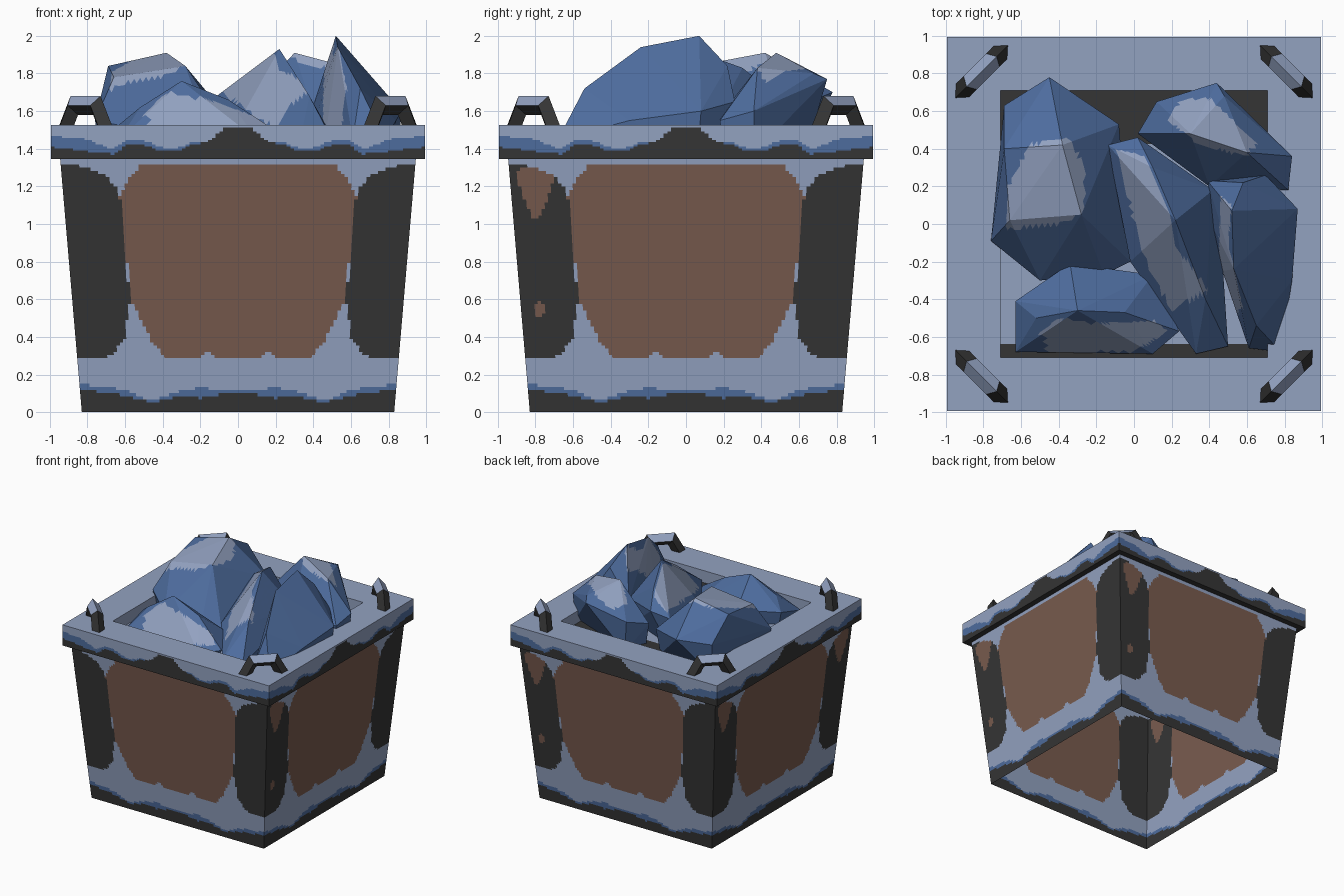
import bpy, bmesh, math
from mathutils import Vector, Matrix

if "Cube" in bpy.data.objects:
    bpy.data.objects.remove(bpy.data.objects["Cube"])


def material(name, rgb):
    m = bpy.data.materials.new(name)
    m.diffuse_color = (*rgb, 1)
    m.use_nodes = True
    m.node_tree.nodes["Principled BSDF"].inputs["Base Color"].default_value = m.diffuse_color
    return m


LIGHT, BLUE, DARK, BROWN = range(4)
MATS = [material("pale_blue", (.29, .36, .53)), material("ore_blue", (.075, .15, .34)),
        material("dark_iron", (.035, .035, .035)), material("rust_brown", (.19, .105, .077))]


def finish(name, bm, rule=None):
    if rule:
        for f in bm.faces:
            f.material_index = rule(f)
    me = bpy.data.meshes.new(name)
    bm.to_mesh(me)
    bm.free()
    for m in MATS:
        me.materials.append(m)
    ob = bpy.data.objects.new(name, me)
    bpy.context.collection.objects.link(ob)
    return ob


def lerp(x, table):
    """Piecewise-linear profile lookup."""
    if x <= table[0][0]:
        return table[0][1]
    for (a, va), (b, vb) in zip(table, table[1:]):
        if x <= b:
            return va + (vb - va) * (x - a) / (b - a)
    return table[-1][1]


def band(bm, half, z0, z1, cols, rows, rule):
    """Four gridded walls around the crate, coloured by rule(side, u, z)."""
    for side in range(4):
        rot = Matrix.Rotation(side * math.pi / 2, 3, 'Z')
        grid = []
        for j in range(rows + 1):
            z = z0 + (z1 - z0) * j / rows
            h = half(z)
            grid.append([bm.verts.new(rot @ Vector((h * (2 * i / cols - 1), -h, z)))
                         for i in range(cols + 1)])
        for j in range(rows):
            z = z0 + (z1 - z0) * (j + .5) / rows
            for i in range(cols):
                f = bm.faces.new((grid[j][i], grid[j][i + 1], grid[j + 1][i + 1], grid[j + 1][i]))
                f.material_index = rule(side, half(z) * (2 * (i + .5) / cols - 1), z)


# Painted outlines of the walls: half width by height, or height by distance from the middle
PANEL = [(.28, .37), (.36, .45), (.6, .57), (.9, .6), (1.15, .63), (1.21, .6), (1.31, .52)]
CORNER = [(.28, .74), (.31, .66), (.4, .6), (.6, .575), (1.1, .62), (1.15, .63), (1.21, .66),
          (1.27, .72), (1.31, .86)]
FOOT = [(0, .11), (.2, .075), (.3, .085), (.46, .05), (.6, .09), (.8, .115)]
FOOT_BLUE = [(0, .115), (.2, .13), (.3, .115), (.46, .06), (.6, .12), (.8, .145)]
SPOT = [(1.01, 0), (1.1, .05), (1.2, .085), (1.27, .1), (1.3, .06)]
SPOTS = {1: [-.8], 2: [-.8], 3: [-.8, .8]}


def wall_colour(side, u, z):
    a = abs(u)
    if z < lerp(a, FOOT):
        return DARK
    if z < lerp(a, FOOT_BLUE):
        return BLUE
    if z < .28 or z > 1.31:
        return LIGHT
    if a < lerp(z, PANEL):
        return LIGHT if z < .32 - abs(a - .16) * .6 else BROWN
    if a > lerp(z, CORNER):
        for c in SPOTS.get(side, []):
            if 1.01 < z < 1.3 and abs(u - c) < lerp(z, SPOT):
                return BROWN
        if side in (1, 2) and math.hypot(u + .78, (z - .54) * .7) < .03:
            return BROWN
        return DARK
    return LIGHT


# Tapered crate shell, open underneath
bm = bmesh.new()
band(bm, lambda z: .83 + .115 * z / 1.345, 0, 1.35, 96, 80, wall_colour)
bmesh.ops.remove_doubles(bm, verts=bm.verts, dist=1e-4)
finish("crate_walls", bm)

# Rim
RIM_DARK = [(.07, 1.515), (.15, 1.44), (.25, 1.42), (.3, 1.39), (.42, 1.39), (.5, 1.42),
            (.6, 1.42), (.65, 1.37), (.75, 1.38), (1, 1.41)]
RIM_BLUE = [(.15, 1.44), (.25, 1.44), (.3, 1.41), (.38, 1.4), (.5, 1.445), (.6, 1.44),
            (.67, 1.4), (.8, 1.45), (1, 1.47)]


def rim_colour(side, u, z):
    if z < lerp(abs(u), RIM_DARK):
        return DARK
    return BLUE if z < lerp(abs(u), RIM_BLUE) else LIGHT


bm = bmesh.new()
band(bm, lambda z: .995, 1.345, 1.525, 100, 16, rim_colour)


def ring(h0, z0, h1, z1, mat):
    """Four flat strips joining two squares."""
    lo, hi = ([bm.verts.new((sx * h, sy * h, z)) for sx, sy in ((-1, -1), (1, -1), (1, 1), (-1, 1))]
              for h, z in ((h0, z0), (h1, z1)))
    for i in range(4):
        k = (i + 1) % 4
        bm.faces.new((lo[i], lo[k], hi[k], hi[i])).material_index = mat


ring(.94, 1.345, .995, 1.345, DARK)
ring(.995, 1.525, .71, 1.525, LIGHT)
ring(.71, 1.525, .71, 1.42, LIGHT)
bmesh.ops.remove_doubles(bm, verts=bm.verts, dist=1e-4)
finish("rim", bm)

# Floor between the rocks
bm = bmesh.new()
bmesh.ops.create_grid(bm, x_segments=20, y_segments=20, size=.71)
bmesh.ops.translate(bm, verts=bm.verts, vec=(0, 0, 1.42))
finish("load_bed", bm, lambda f: DARK if not -.62 < f.calc_center_median().y < .46 else LIGHT)

# Corner handles: diamond-section arches set across each corner
PATH = [(-.155, 1.5), (-.085, 1.63), (.085, 1.63), (.155, 1.5)]
MITRE = [(-.045, .02), (-.028, .05), (.028, .05), (.045, .02)]
for k, place in enumerate(("front_left", "front_right", "back_right", "back_left")):
    bm = bmesh.new()
    rot = Matrix.Rotation(k * math.pi / 2, 3, 'Z')
    along, across = rot @ Vector((1, -1, 0)).normalized(), rot @ Vector((1, 1, 0)).normalized()
    centre = rot @ Vector((-.81, -.81, 0))
    rings = []
    for (t, z), (nt, nz) in zip(PATH, MITRE):
        p = centre + along * t + Vector((0, 0, z))
        n = along * nt + Vector((0, 0, nz))
        rings.append([bm.verts.new(p + d) for d in (n, across * .05, -n, across * -.05)])
    for a, b in zip(rings, rings[1:]):
        for i in range(4):
            bm.faces.new((a[i], a[(i + 1) % 4], b[(i + 1) % 4], b[i]))
    bmesh.ops.recalc_face_normals(bm, faces=bm.faces)
    finish("handle_" + place, bm, lambda f: LIGHT if f.normal.z > .3 and f.calc_center_median().z > 1.61 else DARK)


def inside(x, y, poly):
    hit = False
    for (ax, ay), (bx, by) in zip(poly, poly[1:] + poly[:1]):
        if (ay > y) != (by > y) and x < ax + (bx - ax) * (y - ay) / (by - ay):
            hit = not hit
    return hit


def rock(name, pts, patch):
    """Faceted hull with a pale patch on its upper faces."""
    bm = bmesh.new()
    mid = sum((Vector(p) for p in pts), Vector()) / len(pts)
    for x, y, z in pts:
        bm.verts.new((x, y, z))
        if z < 1.7:
            bm.verts.new((mid.x + (x - mid.x) * .92, mid.y + (y - mid.y) * .92, 1.38))
    res = bmesh.ops.convex_hull(bm, input=bm.verts)
    loose = [v for v in bm.verts if not v.link_faces]
    bmesh.ops.delete(bm, geom=loose, context='VERTS')
    bmesh.ops.recalc_face_normals(bm, faces=bm.faces)
    bmesh.ops.subdivide_edges(bm, edges=bm.edges[:], cuts=11, use_grid_fill=True)
    bm.normal_update()

    def rule(f):
        c = f.calc_center_median()
        return LIGHT if f.normal.z > .05 and inside(c.x, c.y, patch) else BLUE
    finish(name, bm, rule)


# Heaped rocks
rock("rock_back_left",
     [(-.45, .78, 1.7), (-.69, .63, 1.66), (-.76, -.09, 1.55), (-.5, -.3, 1.5), (-.16, -.27, 1.5),
      (-.02, -.2, 1.45), (-.08, .53, 1.6), (-.38, .42, 1.91), (-.69, .4, 1.84),
      (-.28, .05, 1.84), (-.66, .02, 1.78)],
     [(-.55, .42), (-.35, .46), (-.26, .3), (-.27, .05), (-.4, 0), (-.68, -.03), (-.67, .2)])
rock("rock_front_left",
     [(-.34, -.21, 1.55), (-.63, -.41, 1.53), (-.63, -.68, 1.45), (.1, -.69, 1.45), (.24, -.57, 1.47),
      (.1, -.27, 1.47), (-.3, -.46, 1.76), (-.52, -.5, 1.62), (-.05, -.47, 1.66)],
     [(-.5, -.58), (-.4, -.5), (-.2, -.53), (.1, -.51), (.18, -.57), (0, -.68), (-.45, -.68)])
rock("rock_middle",
     [(.02, .46, 1.7), (-.14, .42, 1.66), (-.02, -.2, 1.5), (.33, -.69, 1.45), (.5, -.65, 1.45),
      (.47, -.2, 1.52), (.42, .18, 1.6), (.22, .02, 1.93), (.1, .3, 1.83), (.38, -.4, 1.68)],
     [(-.1, .4), (.06, .36), (.2, .02), (.22, -.12), (.4, -.35), (.2, -.46), (.06, -.2), (-.02, .1)])
rock("rock_back_right",
     [(.44, .75, 1.77), (.12, .65, 1.65), (.02, .48, 1.6), (.4, .2, 1.6), (.82, .18, 1.55),
      (.84, .36, 1.6), (.3, .48, 1.91), (.6, .38, 1.83), (.48, .68, 1.8)],
     [(.25, .66), (.4, .67), (.65, .43), (.6, .36), (.35, .42), (.18, .55)])
rock("rock_front_right",
     [(.52, .07, 2.0), (.53, -.24, 1.94), (.65, -.54, 1.72), (.58, .22, 1.84), (.7, .26, 1.65),
      (.39, .23, 1.6), (.41, 0, 1.55), (.47, -.25, 1.5), (.61, -.66, 1.45), (.78, -.68, 1.45),
      (.84, -.3, 1.55), (.87, .08, 1.6)],
     [(.46, .15), (.52, .1), (.5, -.1), (.58, -.45), (.5, -.5), (.45, -.2)])
